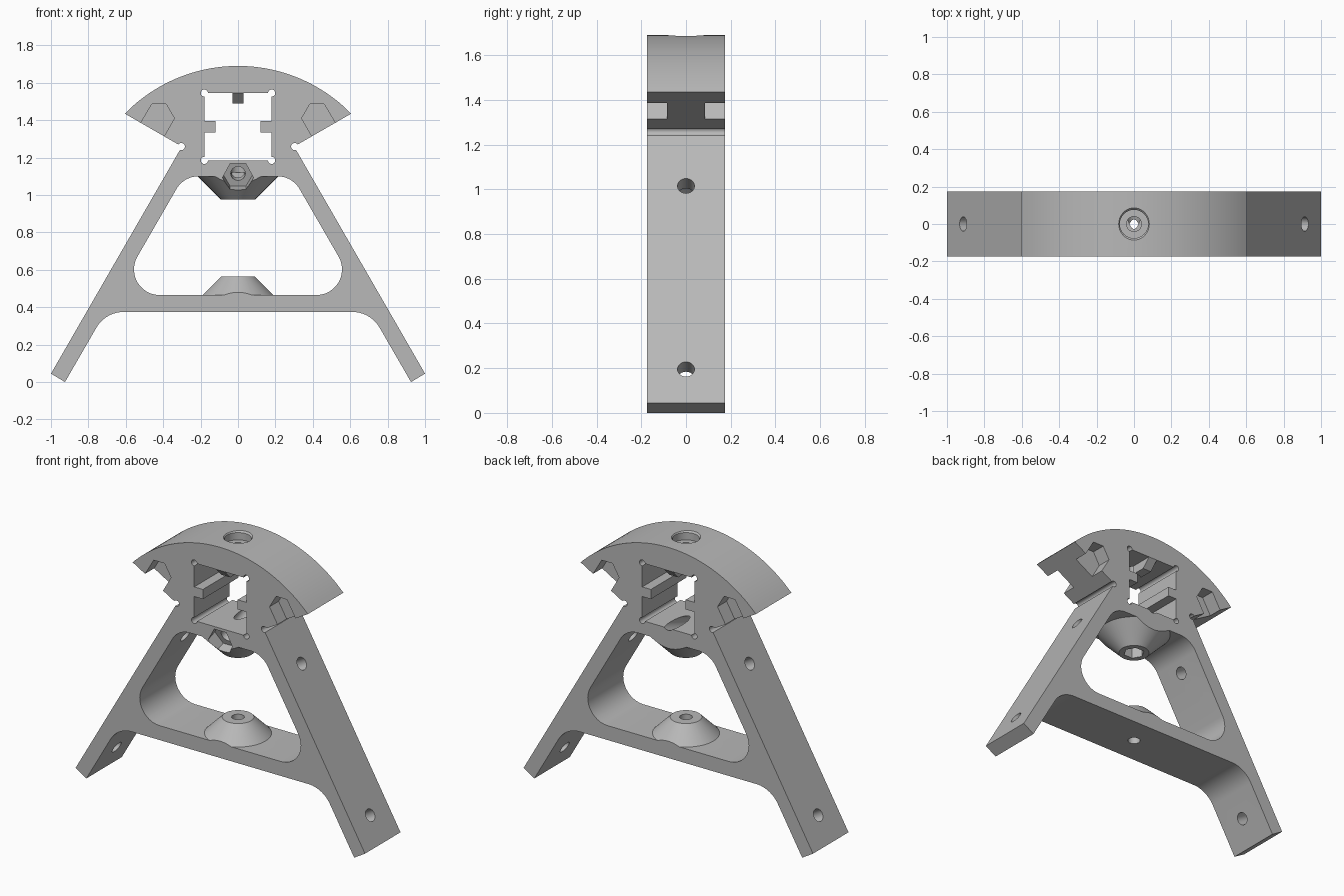
import bpy, bmesh, math
from mathutils import Vector, Matrix

if "Cube" in bpy.data.objects:
    bpy.data.objects.remove(bpy.data.objects["Cube"], do_unlink=True)

HALF = 0.175                      # half depth of the bracket
SLOPE = math.tan(math.radians(60))

grey = bpy.data.materials.new("plain_grey")
grey.use_nodes = True
colour = (0.48, 0.48, 0.48, 1)
grey.diffuse_color = colour
grey.node_tree.nodes["Principled BSDF"].inputs["Base Color"].default_value = colour


def finish(name, bm):
    bmesh.ops.recalc_face_normals(bm, faces=bm.faces[:])
    mesh = bpy.data.meshes.new(name)
    bm.to_mesh(mesh)
    bm.free()
    mesh.materials.append(grey)
    obj = bpy.data.objects.new(name, mesh)
    bpy.context.collection.objects.link(obj)
    return obj


def prism(name, points, y0, y1, turned=False):
    """Extrude an (x, z) profile along y; turned swaps it to run along x."""
    bm = bmesh.new()
    face = bm.faces.new([bm.verts.new((x, y0, z)) for x, z in points])
    new = bmesh.ops.extrude_face_region(bm, geom=[face])["geom"]
    bmesh.ops.translate(bm, vec=(0, y1 - y0, 0),
                        verts=[v for v in new if isinstance(v, bmesh.types.BMVert)])
    if turned:
        bmesh.ops.rotate(bm, verts=bm.verts[:], matrix=Matrix.Rotation(math.pi / 2, 3, 'Z'))
    return finish(name, bm)


def rod(name, start, end, r1, r2=None, sides=40):
    """Cylinder or cone between two points."""
    a, b = Vector(start), Vector(end)
    axis = b - a
    turn = Vector((0, 0, 1)).rotation_difference(axis).to_matrix().to_4x4()
    place = Matrix.Translation((a + b) / 2) @ turn @ Matrix.Rotation(math.pi / 2, 4, 'Z')
    bm = bmesh.new()
    bmesh.ops.create_cone(bm, cap_ends=True, segments=sides, radius1=r1,
                          radius2=r1 if r2 is None else r2, depth=axis.length, matrix=place)
    return finish(name, bm)


def combine(target, other, operation='DIFFERENCE'):
    """Apply a boolean and discard the helper solid."""
    other.hide_render = True
    mod = target.modifiers.new("join", 'BOOLEAN')
    mod.operation, mod.solver, mod.object = operation, 'EXACT', other
    graph = bpy.context.evaluated_depsgraph_get()
    graph.update()
    mesh = bpy.data.meshes.new_from_object(target.evaluated_get(graph))
    target.modifiers.clear()
    target.data = mesh
    bpy.data.objects.remove(other, do_unlink=True)


def fillet(prev, corner, nxt, r, steps=12):
    """Points of a rounded corner."""
    c = Vector(corner)
    u, v = (Vector(prev) - c).normalized(), (Vector(nxt) - c).normalized()
    half = u.angle(v) / 2
    centre = c + (u + v).normalized() * (r / math.sin(half))
    p, q = c + u * (r / math.tan(half)) - centre, c + v * (r / math.tan(half)) - centre
    total = p.angle(q)
    return [tuple(centre + (p * math.sin(total * (1 - t)) + q * math.sin(total * t)) / math.sin(total))
            for t in (i / steps for i in range(steps + 1))]


def mirrored(points):
    """Close a right-hand profile with its left-hand reflection."""
    return points + [(-x, z) for x, z in reversed(points) if abs(x) > 1e-5]


def inner_x(z):
    return 0.925 - z / SLOPE


# Outline: curved cap, sloping shoulders, legs and cross bar underside
arc_r, arc_z = 0.845, 0.845
sweep = math.asin(0.605 / arc_r)
outline = [(arc_r * math.sin(sweep * i / 24), arc_z + arc_r * math.cos(sweep * i / 24))
           for i in range(25)]
foot = (0.925, 0.0)
outline += [(0.300, 1.259), (1.0, 0.045), foot]
outline += fillet(foot, (inner_x(0.375), 0.375), (0, 0.375), 0.17)
frame = prism("stand_frame", mirrored(outline), -HALF, HALF)

# Rounded opening between the legs
low, high = (inner_x(0.465), 0.465), (inner_x(1.1), 1.1)
opening = fillet((0, 1.1), high, low, 0.137) + fillet(high, low, (0, 0.465), 0.137)
combine(frame, prism("opening_cutter", mirrored(opening), -1, 1))

# Square rail socket with side ribs and relieved corners
socket = [(0.18, 1.545), (0.18, 1.395), (0.12, 1.395), (0.12, 1.335),
          (0.18, 1.335), (0.18, 1.185)]
combine(frame, prism("socket_cutter", mirrored(socket), -1, 1))
for side in (-1, 1):
    for x, z in ((0.18, 1.545), (0.18, 1.185), (0.303, 1.259)):
        combine(frame, rod("relief_cutter", (side * x, -1, z), (side * x, 1, z), 0.019, sides=24))

# Ramped rib under the socket ceiling
rib = [(-HALF, 1.56), (-HALF, 1.545), (-0.12, 1.49), (0.12, 1.49), (HALF, 1.545), (HALF, 1.56)]
combine(frame, prism("ceiling_rib", rib, -0.03, 0.03, turned=True), 'UNION')

# Conical bosses, trimmed flush with the front and back
for z0, r0, z1, r1 in ((0.44, 0.215, 0.565, 0.09), (0.975, 0.09, 1.12, 0.235)):
    boss = rod("boss", (0, 0, z0), (0, 0, z1), r0, r1, 64)
    slab = prism("boss_trim", [(-1, 0), (1, 0), (1, 2), (-1, 2)], -HALF, HALF)
    combine(boss, slab, 'INTERSECT')
    combine(frame, boss, 'UNION')

# Counterbored hole in the cap, hole in the cross bar, hex recess in the upper boss
combine(frame, rod("cap_hole", (0, 0, 1.45), (0, 0, 1.66), 0.04))
combine(frame, rod("counterbore", (0, 0, 1.635), (0, 0, 1.75), 0.076))
combine(frame, rod("counterbore_bevel", (0, 0, 1.67), (0, 0, 1.70), 0.066, 0.096))
combine(frame, rod("bar_hole", (0, 0, 0.3), (0, 0, 0.6), 0.036))
combine(frame, rod("boss_recess", (0, 0, 0.9), (0, 0, 1.12), 0.062, sides=6))

# Tilted clamp screw: hex nut pocket in front, bore rising through the socket floor
tilt = math.radians(19)
axis = Vector((0, math.cos(tilt), math.sin(tilt)))
seat = Vector((0, -0.11, 1.115))
combine(frame, rod("nut_pocket", seat - axis * 0.2, seat, 0.083, sides=6))
combine(frame, rod("clamp_bore", seat - axis * 0.02, seat + axis * 0.4, 0.039))

# Hex pockets in the shoulders, front and back, and screw holes through the legs
pocket = [(0.34, 1.41), (0.385, 1.487), (0.46, 1.487), (0.52, 1.385), (0.56, 1.31), (0.41, 1.289)]
for side in (-1, 1):
    points = [(side * x, z) for x, z in pocket]
    combine(frame, prism("shoulder_pocket", points, -0.3, -0.085))
    combine(frame, prism("shoulder_pocket", points, 0.085, 0.3))
    for z in (0.195, 1.015):
        on_face = Vector((side * (1 - (z - 0.045) / SLOPE), 0, z))
        out = Vector((side * math.cos(math.pi / 6), 0, 0.5))
        combine(frame, rod("leg_hole", on_face - out * 0.14, on_face + out * 0.08, 0.038))

# Smooth the curved walls, keep the machined edges sharp
bpy.ops.object.select_all(action='DESELECT')
frame.select_set(True)
bpy.context.view_layer.objects.active = frame
bpy.ops.object.shade_smooth_by_angle(angle=math.radians(25))
